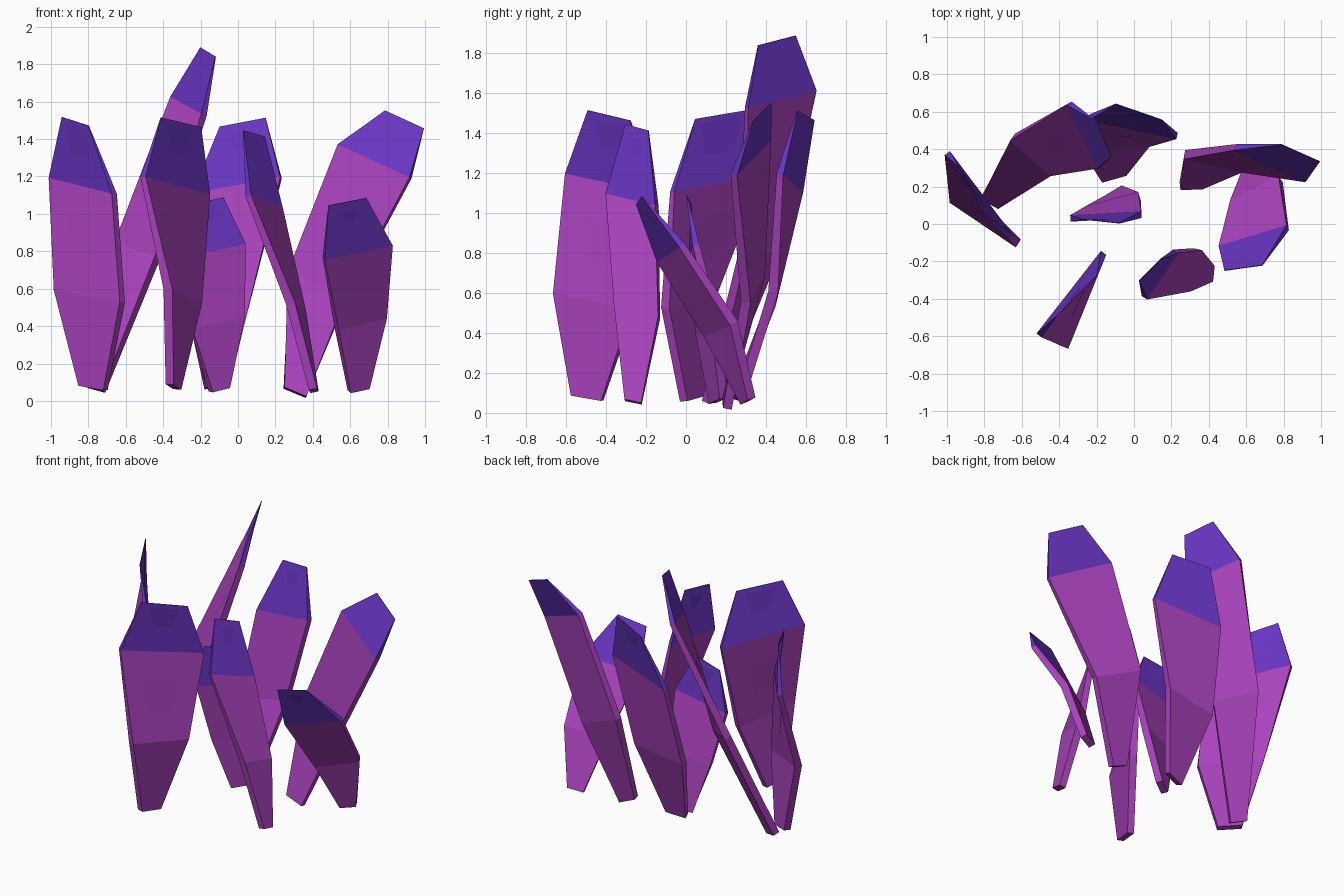
import bpy, bmesh
from math import sin, cos, radians
from mathutils import Vector

if "Cube" in bpy.data.objects:
    bpy.data.objects.remove(bpy.data.objects["Cube"])


def make_mat(name, col):
    m = bpy.data.materials.new(name)
    m.diffuse_color = (*col, 1)
    m.use_nodes = True
    m.node_tree.nodes["Principled BSDF"].inputs["Base Color"].default_value = m.diffuse_color
    return m


purple = make_mat("purple_body", (0.40, 0.055, 0.51))
indigo = make_mat("indigo_tip", (0.14, 0.035, 0.54))

PROFILE = (0.28, 0.76, 1.0, 0.54)       # relative width at base, middle, shoulder, tip
DEPTH = (0.045, 0.05, 0.035, 0.004)     # thickness at the same levels


def blade(name, width, slope, path):
    """Thin twisted shard: path holds (x, y, z, yaw in degrees) for each level."""
    centres = [Vector(p[:3]) for p in path]
    bm = bmesh.new()
    rings = []
    for i, (c, p) in enumerate(zip(centres, path)):
        yaw = radians(p[3])
        across = Vector((cos(yaw), sin(yaw), slope))
        along = centres[min(i + 1, 3)] - centres[max(i - 1, 0)]
        normal = across.cross(along).normalized() * DEPTH[i] / 2
        half = across * width * PROFILE[i] / 2
        rings.append([bm.verts.new(c + s * half + t * normal)
                      for s, t in ((-1, -1), (1, -1), (1, 1), (-1, 1))])
    bm.faces.new(rings[0])
    for i in range(3):
        for k in range(4):
            n = (k + 1) % 4
            f = bm.faces.new((rings[i][k], rings[i][n], rings[i + 1][n], rings[i + 1][k]))
            f.material_index = int(i == 2)     # tip section is indigo
    bm.faces.new(rings[3]).material_index = 1
    bmesh.ops.recalc_face_normals(bm, faces=bm.faces)
    me = bpy.data.meshes.new(name)
    bm.to_mesh(me)
    bm.free()
    me.materials.append(purple)
    me.materials.append(indigo)
    bpy.context.collection.objects.link(bpy.data.objects.new(name, me))


# Left side
blade("left_shard", 0.56, -0.15, [
    (-.775, .03, .07, -32), (-.795, .015, .56, -34), (-.83, .155, 1.15, -53), (-.87, .18, 1.495, -62)])
blade("front_left_shard", 0.56, -0.17, [
    (-.345, -.495, .075, 75), (-.295, -.46, .56, 68), (-.335, -.375, 1.15, 52), (-.305, -.385, 1.49, 45)])
# Back
blade("tall_back_shard", 0.38, -0.24, [
    (-.765, .125, .065, -29), (-.54, .37, .8, -41), (-.265, .475, 1.575, -64), (-.16, .455, 1.865, -67)])
blade("back_shard", 0.48, 0.18, [
    (-.11, .26, .08, 16), (-.1, .43, .57, 2), (-.005, .52, 1.15, -12), (.025, .6, 1.49, -19)])
# Middle
blade("centre_shard", 0.38, 0.22, [
    (-.1, .16, .06, 31), (-.11, .11, .42, 15), (-.15, .04, .8, 3), (-.18, .015, 1.065, -6)])
# Right side
blade("leaning_right_shard", 0.42, -0.42, [
    (.305, .205, .045, 2), (.425, .335, .62, -13), (.73, .325, 1.28, -24), (.89, .38, 1.505, -24)])
blade("right_shard", 0.38, 0.2, [
    (.645, .31, .06, 20), (.655, .175, .42, 27), (.64, -.075, .8, 17), (.585, -.235, 1.065, 8)])
blade("front_right_shard", 0.30, -0.2, [
    (.405, -.265, .055, 84), (.31, -.245, .5, 75), (.14, -.27, 1.065, 56), (.085, -.245, 1.43, 45)])
